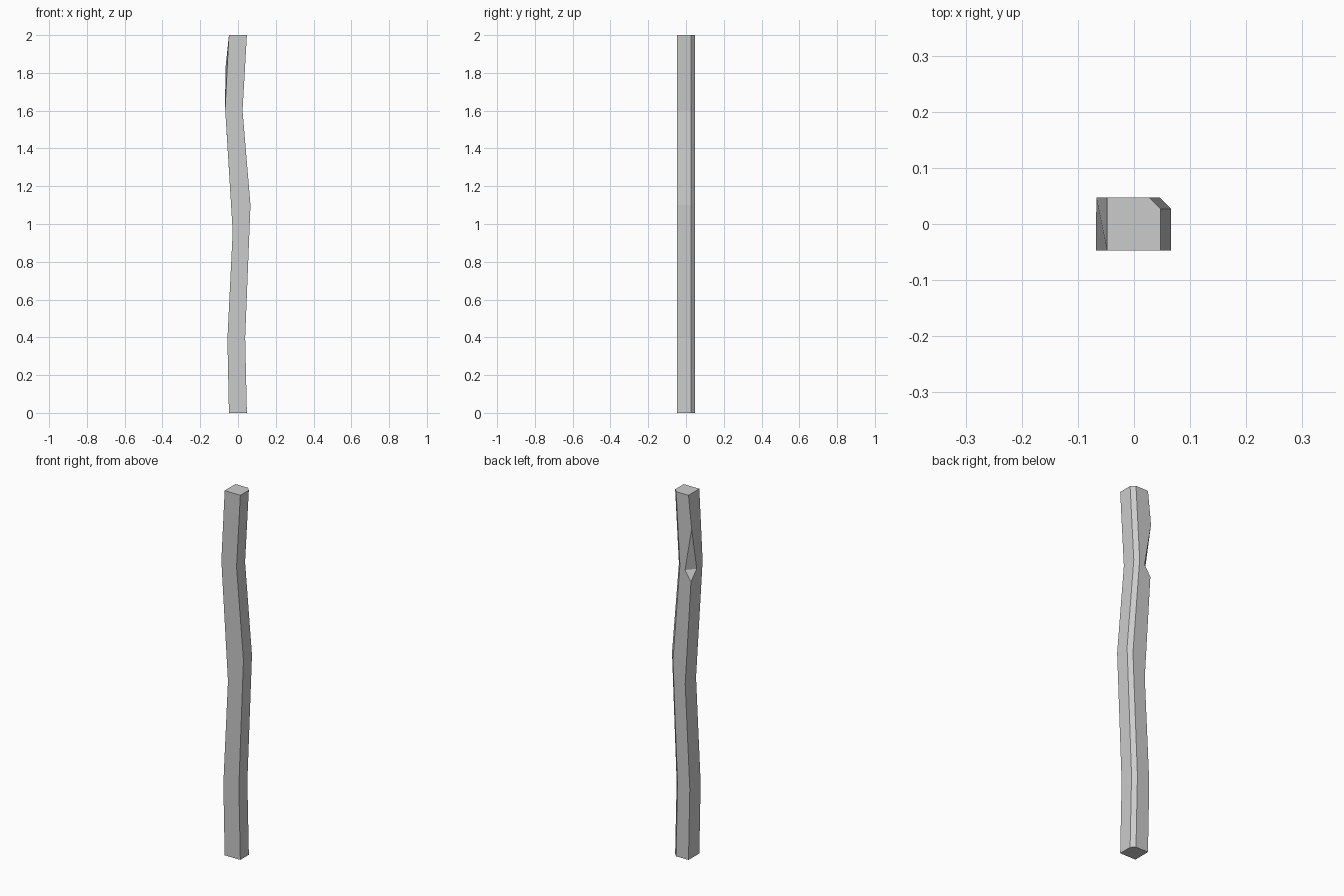
import bpy, bmesh

if "Cube" in bpy.data.objects:
    bpy.data.objects.remove(bpy.data.objects["Cube"])

# Bends of the post: left x, left z, right x, right z
bends = [(-.048, 0, .047, 0), (-.056, .39, .038, .40), (-.028, .96, .066, 1.10),
         (-.068, 1.61, .024, 1.60), (-.048, 2, .047, 2)]
D, C = .047, .02  # half depth, chamfer size

bm = bmesh.new()
V = bm.verts.new
F = bm.faces.new

# Cross-section rings: front left, front right, chamfer pair, back left
rings = []
for i, (xl, zl, xr, zr) in enumerate(bends):
    zc = zr + (zl - zr) * C / (xr - xl)
    ring = [V((xl, -D, zl)), V((xr, -D, zr)), V((xr, D - C, zr)), V((xr - C, D, zc))]
    if i != 3:  # the notch replaces this corner
        ring.append(V((xl, D, zl)))
    rings.append(ring)

# Front, right and chamfer faces
for a, b in zip(rings, rings[1:]):
    for j in range(3):
        F((a[j], a[j + 1], b[j + 1], b[j]))

# Lower back and left faces
for a, b in zip(rings[:2], rings[1:3]):
    F((a[3], a[4], b[4], b[3]))
    F((a[4], a[0], b[0], b[4]))

# Notch cut into the back left edge
low, back = V((-.063, D, 1.53)), V((-.027, D, 1.585))
side, high = V((-.0665, .002, 1.585)), V((-.067, D, 1.82))
F((low, side, back))
F((high, back, side))
r2, r3, r4 = rings[2:]
F((r2[3], r2[4], low, back, r3[3]))
F((r3[3], back, high, r4[4], r4[3]))
F((r2[4], r2[0], r3[0], side, low))
F((r3[0], high, side))
F((r3[0], r4[0], high))
F((r4[0], r4[4], high))

# End caps
F(rings[0])
F(r4)
bmesh.ops.recalc_face_normals(bm, faces=bm.faces[:])

mesh = bpy.data.meshes.new("wooden_post")
bm.to_mesh(mesh)
bm.free()
bpy.context.collection.objects.link(bpy.data.objects.new("wooden_post", mesh))
